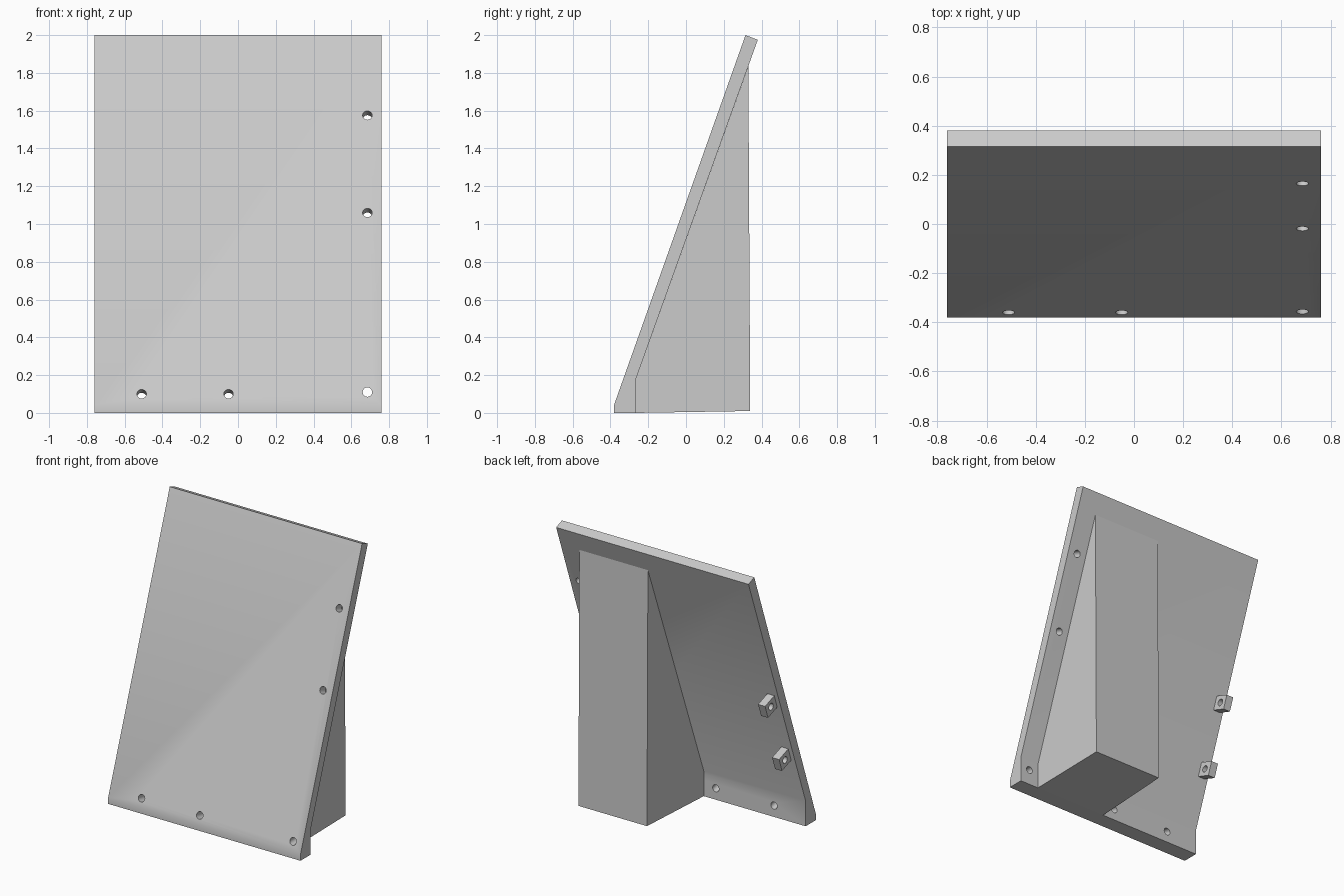
import bpy, bmesh
from mathutils import Vector, Matrix

if "Cube" in bpy.data.objects:
    bpy.data.objects.remove(bpy.data.objects["Cube"], do_unlink=True)

GREY = (0.6, 0.6, 0.6, 1)
mat = bpy.data.materials.new("light_grey")
mat.use_nodes = True
mat.diffuse_color = GREY
mat.node_tree.nodes["Principled BSDF"].inputs["Base Color"].default_value = GREY


def finish(name, bm):
    bmesh.ops.recalc_face_normals(bm, faces=bm.faces)
    mesh = bpy.data.meshes.new(name)
    bm.to_mesh(mesh)
    bm.free()
    obj = bpy.data.objects.new(name, mesh)
    mesh.materials.append(mat)
    bpy.context.collection.objects.link(obj)
    return obj


def prism(name, profile, left_x, right_x):
    """Side profile (y, z) spanned between two x functions of y."""
    bm = bmesh.new()
    a = [bm.verts.new((left_x(y), y, z)) for y, z in profile]
    b = [bm.verts.new((right_x(y), y, z)) for y, z in profile]
    bm.faces.new(a)
    bm.faces.new(b)
    n = len(a)
    for i in range(n):
        j = (i + 1) % n
        bm.faces.new((a[i], a[j], b[j], b[i]))
    return finish(name, bm)


def drill(obj, holes, radius):
    """Cut round holes, each given as (centre, axis)."""
    bm = bmesh.new()
    for centre, axis in holes:
        rot = Vector(axis).to_track_quat('Z', 'Y').to_matrix().to_4x4()
        bmesh.ops.create_cone(bm, cap_ends=True, segments=24, radius1=radius,
                              radius2=radius, depth=0.4,
                              matrix=Matrix.Translation(centre) @ rot)
    cutter = finish(obj.name + "_cutter", bm)
    cutter.hide_render = True
    mod = obj.modifiers.new("holes", 'BOOLEAN')
    mod.operation = 'DIFFERENCE'
    mod.solver = 'EXACT'
    mod.object = cutter
    # Apply the cut, then drop the cutter
    dg = bpy.context.evaluated_depsgraph_get()
    cut_mesh = bpy.data.meshes.new_from_object(obj.evaluated_get(dg))
    obj.modifiers.clear()
    obj.data = cut_mesh
    bpy.data.objects.remove(cutter, do_unlink=True)
    bpy.ops.object.select_all(action='DESELECT')
    obj.select_set(True)
    bpy.context.view_layer.objects.active = obj
    bpy.ops.object.shade_smooth_by_angle(angle=0.5)


# Leaning panel with an upright foot at the bottom
front, back = -0.38, -0.265
panel = prism("leaning_panel",
              [(front, 0), (front, 0.045), (0.315, 2), (0.38, 1.975),
               (back, 0.18), (back, 0)],
              lambda y: -0.76, lambda y: 0.76)
normal = Vector((0, 0.942, -0.335))
foot_axis = (0, 1, -0.2)
drill(panel, [((0.685, -0.02, 1.06), normal), ((0.685, 0.165, 1.575), normal),
              ((-0.05, -0.36, 0.1), foot_axis), ((-0.51, -0.36, 0.1), foot_axis),
              ((0.685, -0.36, 0.11), (0, 1, 0))], 0.025)

# Wedge support behind the panel, its inner side slightly tapered
prism("support_wedge", [(back, 0), (back, 0.18), (0.33, 1.835), (0.34, 0.01)],
      lambda y: 0.045 + 0.042 * (y - back), lambda y: 0.612)

# Pair of drilled lugs on the back of the panel
tilt = normal.to_track_quat('Y', 'Z').to_matrix().to_4x4()
for name, y, z in (("upper_lug", 0.085, 0.98), ("lower_lug", -0.073, 0.54)):
    centre = Vector((-0.705, y, z))
    bm = bmesh.new()
    bmesh.ops.create_cube(bm, size=1, matrix=Matrix.Translation(centre) @ tilt
                          @ Matrix.Diagonal((0.055, 0.11, 0.1, 1)))
    drill(finish(name, bm), [(centre, (1, 0, 0))], 0.024)
